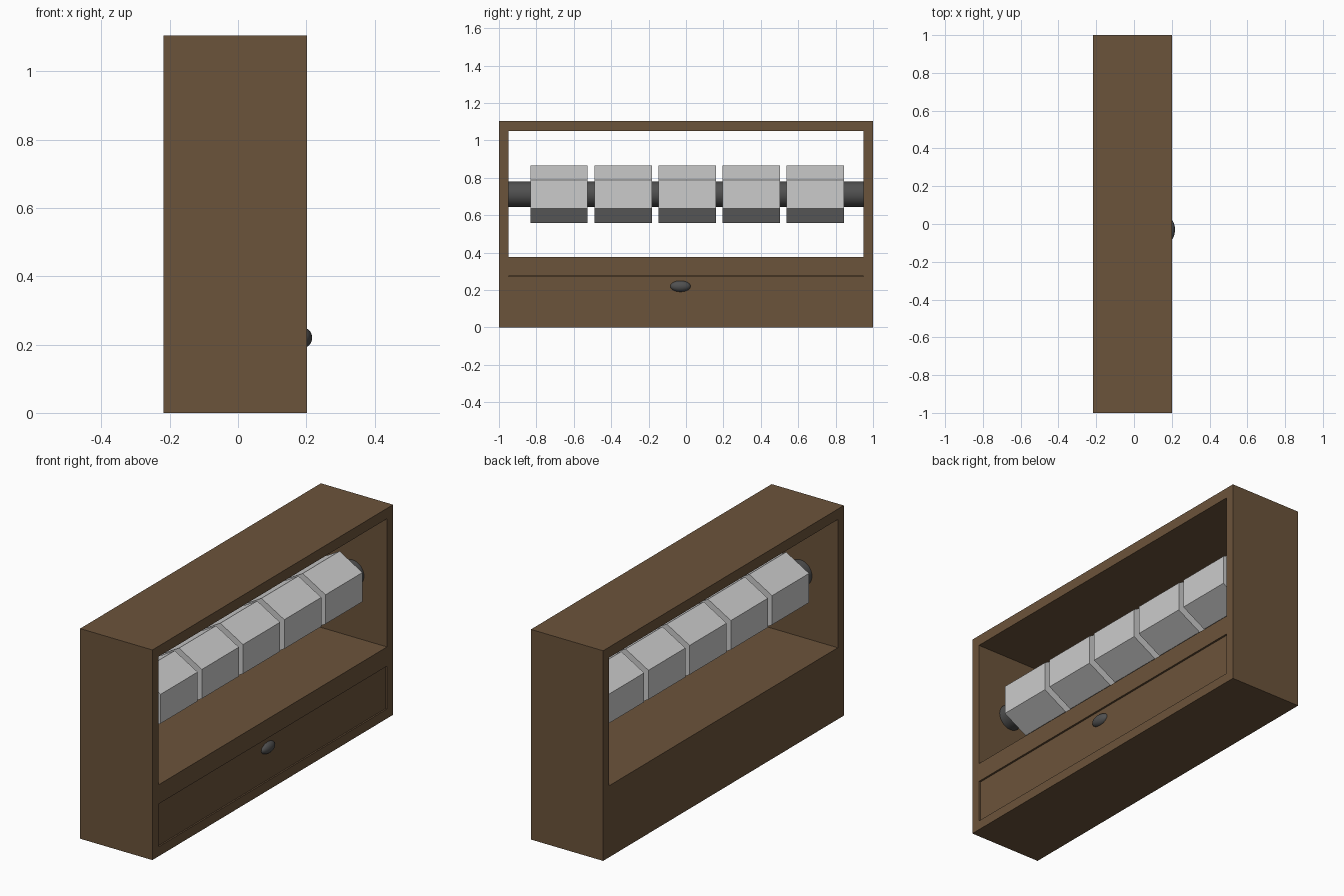
import bpy
from math import pi

if "Cube" in bpy.data.objects:
    bpy.data.objects.remove(bpy.data.objects["Cube"])


def material(name, rgb):
    m = bpy.data.materials.new(name)
    m.diffuse_color = (*rgb, 1)
    m.use_nodes = True
    m.node_tree.nodes["Principled BSDF"].inputs["Base Color"].default_value = m.diffuse_color
    return m


WOOD = material("dark_wood", (0.148, 0.087, 0.043))
IRON = material("dark_metal", (0.08, 0.08, 0.08))


def finish(name, mat):
    obj = bpy.context.object
    obj.name = name
    bpy.ops.object.transform_apply(location=False, rotation=True, scale=True)
    if mat:
        obj.data.materials.append(mat)
    return obj


def box(name, x, y, z, mat=None):
    """Box from (min, max) pairs on each axis."""
    bpy.ops.mesh.primitive_cube_add(size=1, location=[sum(r) / 2 for r in (x, y, z)])
    bpy.context.object.scale = [r[1] - r[0] for r in (x, y, z)]
    return finish(name, mat)


def prism(name, sides, radius, length, y, mat=None):
    """Cylinder or prism lying along the y axis, at the axle height."""
    bpy.ops.mesh.primitive_cylinder_add(vertices=sides, radius=radius, depth=length,
                                        location=(0, y, AXLE_Z), rotation=(pi / 2, 0, 0))
    return finish(name, mat)


def cut(obj, cutter):
    mod = obj.modifiers.new("cut", 'BOOLEAN')
    mod.operation = 'DIFFERENCE'
    mod.solver = 'EXACT'
    mod.object = cutter
    bpy.context.view_layer.objects.active = obj
    bpy.ops.object.modifier_apply(modifier=mod.name)
    bpy.data.objects.remove(cutter)


AXLE_Z = 0.7125
BACK, FRONT = -0.218, 0.202

# Case with a window right through it and a drawer bay below
case = box("case", (BACK, FRONT), (-1, 1), (0, 1.105), WOOD)
cut(case, box("window_cutter", (-0.5, 0.5), (-0.95, 0.95), (0.376, 1.05)))
cut(case, box("bay_cutter", (-0.17, 0.5), (-0.95, 0.95), (0.05, 0.275)))

# Drawer, set slightly back in its bay
box("drawer", (-0.165, FRONT - 0.008), (-0.948, 0.948), (0.05, 0.273), WOOD)

# Oval drawer knob
bpy.ops.mesh.primitive_uv_sphere_add(segments=32, ring_count=16, radius=1,
                                     location=(0.19, -0.03, 0.22))
bpy.context.object.scale = (0.027, 0.055, 0.03)
finish("drawer_knob", IRON)
bpy.ops.object.shade_smooth()

# Axle across the window
prism("axle", 32, 0.068, 1.904, 0, IRON)
bpy.ops.object.shade_smooth_by_angle(angle=pi / 6)

# Five six-sided counting drums, corner up
for i in range(5):
    prism(f"drum_{i + 1}", 6, 0.1535, 0.307, 0.006 + (i - 2) * 0.3425)
